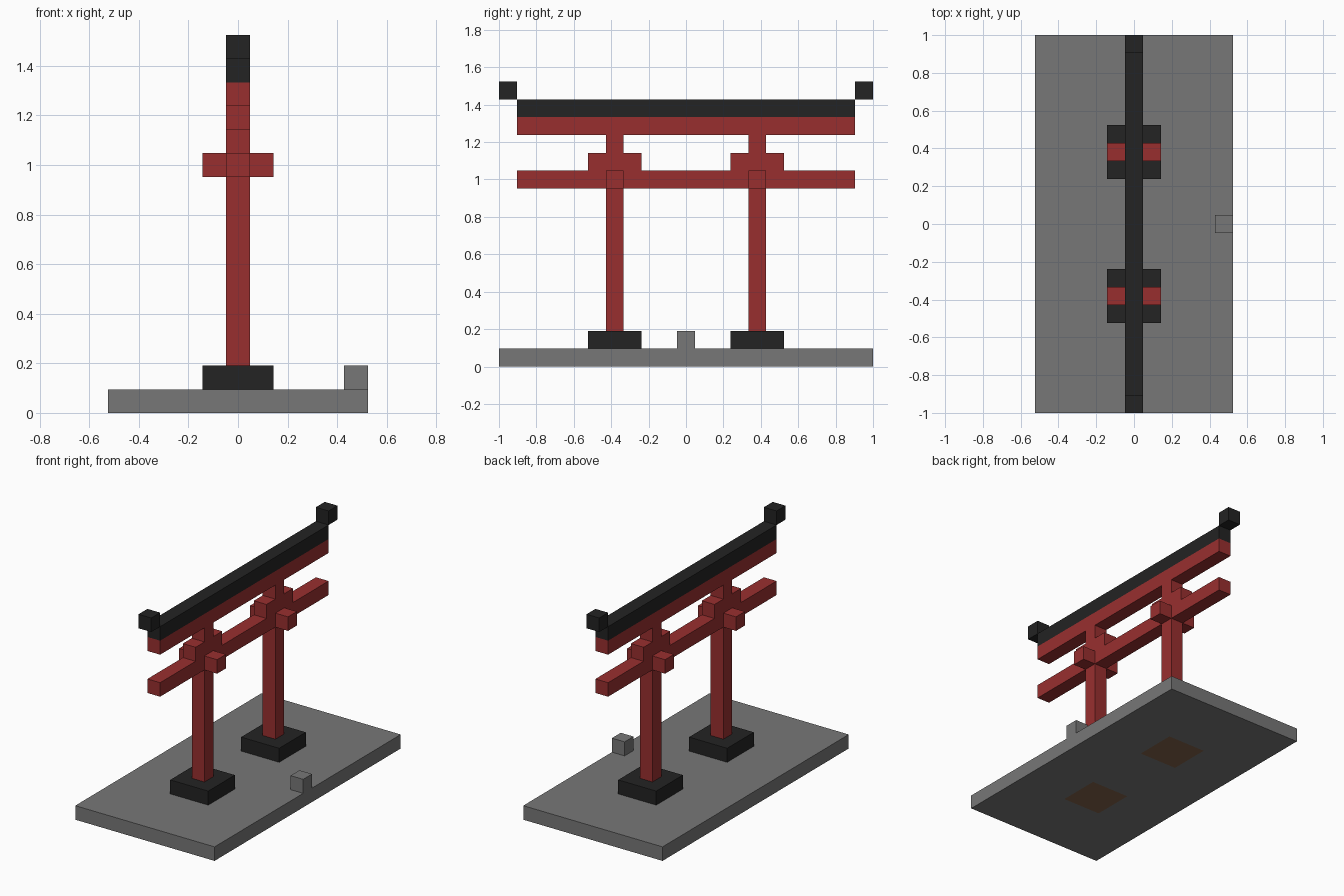
import bpy
import bmesh
from mathutils import Vector

cube = bpy.data.objects.get("Cube")
if cube:
    bpy.data.objects.remove(cube, do_unlink=True)

U = 2 / 21  # one block


def material(name, srgb):
    linear = [((c / 255 + 0.055) / 1.055) ** 2.4 for c in srgb] + [1]
    mat = bpy.data.materials.new(name)
    mat.use_nodes = True
    mat.diffuse_color = linear
    mat.node_tree.nodes["Principled BSDF"].inputs["Base Color"].default_value = linear
    return mat


red = material("red paint", (153, 47, 47))
black = material("black paint", (35, 35, 35))
grey = material("grey stone", (119, 119, 119))
brown = material("brown earth", (132, 98, 74))


def block(name, mat, x, y, z):
    """Box from ranges along each axis, in blocks."""
    low, high = (Vector(corner) * U for corner in zip(x, y, z))
    bm = bmesh.new()
    bmesh.ops.create_cube(bm, size=1)
    for v in bm.verts:
        v.co = (low + high) / 2 + v.co * (high - low)
    mesh = bpy.data.meshes.new(name)
    bm.to_mesh(mesh)
    bm.free()
    mesh.materials.append(mat)
    obj = bpy.data.objects.new(name, mesh)
    bpy.context.collection.objects.link(obj)
    return obj


BEAM = (-0.5, 0.5)
WIDE = (-1.5, 1.5)

# Stone slab, cut so that earth shows beneath each footing
slab = block("base_slab", grey, (-5.5, 5.5), (-10.5, 10.5), (0, 1))
slab.data.materials.append(brown)
bm = bmesh.new()
bm.from_mesh(slab.data)
for axis, cuts in ((Vector((1, 0, 0)), WIDE), (Vector((0, 1, 0)), (-5.5, -2.5, 2.5, 5.5))):
    for cut in cuts:
        bmesh.ops.bisect_plane(bm, geom=bm.verts[:] + bm.edges[:] + bm.faces[:],
                               plane_co=axis * cut * U, plane_no=axis)
for face in bm.faces:
    c = face.calc_center_median() / U
    if c.z < 0.1 and abs(c.x) < 1.5 and 2.5 < abs(c.y) < 5.5:
        face.material_index = 1
bm.to_mesh(slab.data)
bm.free()

# Small marker stone at the edge
block("marker_stone", grey, (4.5, 5.5), BEAM, (1, 2))

# Parts repeated at both ends of the gate
for end, s in (("front", -1), ("back", 1)):
    def span(a, b):
        return sorted((s * a, s * b))

    block(end + "_footing", black, WIDE, span(2.5, 5.5), (1, 2))
    block(end + "_post", red, BEAM, span(3.5, 4.5), (2, 13))
    block(end + "_tie_beam_end", red, BEAM, span(4.5, 9.5), (10, 11))
    block(end + "_outer_bracket", red, BEAM, span(4.5, 5.5), (11, 12))
    block(end + "_inner_bracket", red, BEAM, span(2.5, 3.5), (11, 12))
    block(end + "_left_arm", red, (0.5, 1.5), span(3.5, 4.5), (10, 11))
    block(end + "_right_arm", red, (-1.5, -0.5), span(3.5, 4.5), (10, 11))
    block(end + "_roof_tip", black, BEAM, span(9.5, 10.5), (15, 16))

# Long beams
block("tie_beam_middle", red, BEAM, (-3.5, 3.5), (10, 11))
block("top_beam", red, BEAM, (-9.5, 9.5), (13, 14))
block("roof_beam", black, BEAM, (-9.5, 9.5), (14, 15))
